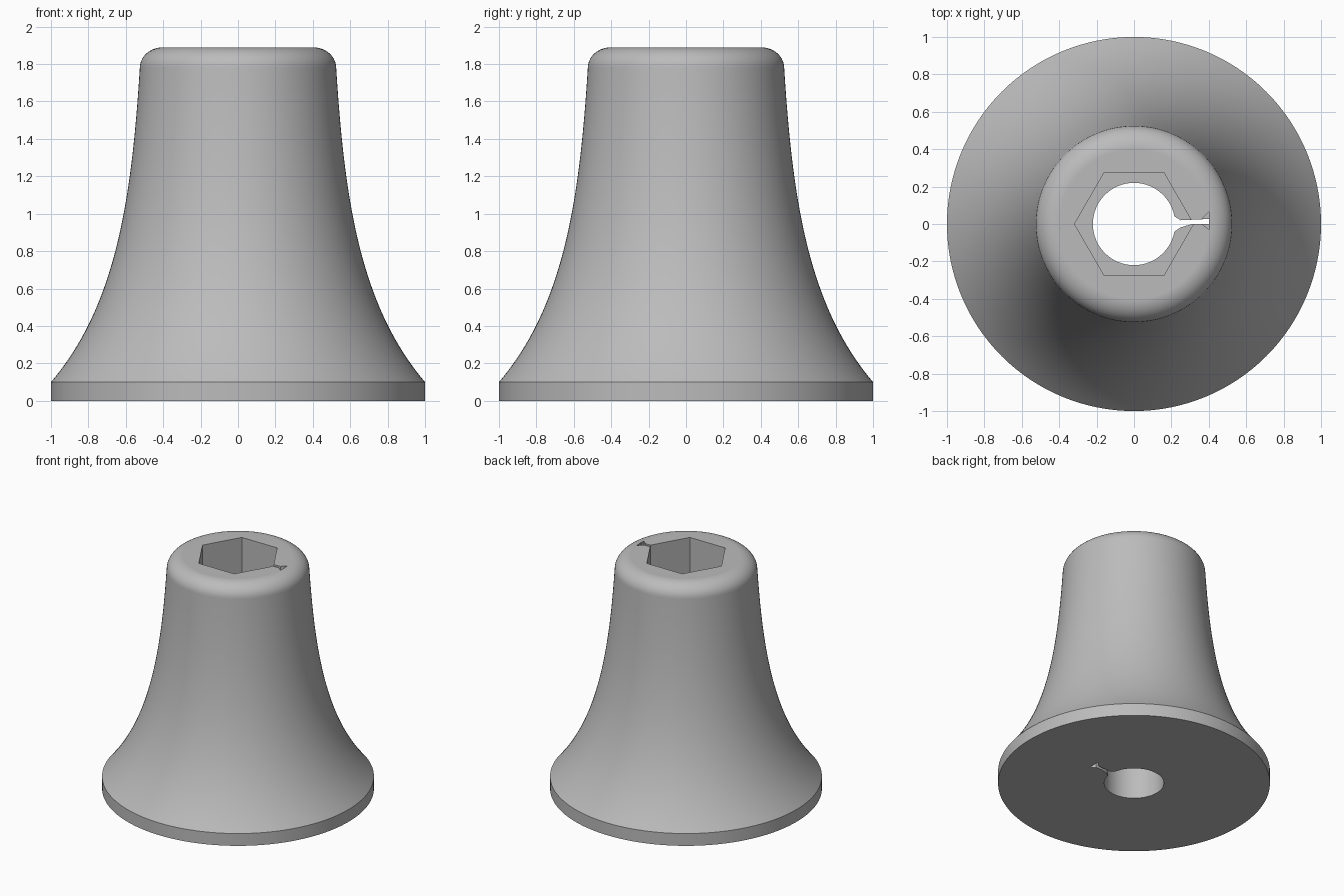
import bpy, bmesh, math
from mathutils import Vector
from mathutils.geometry import interpolate_bezier

cube = bpy.data.objects.get("Cube")
if cube:
    bpy.data.objects.remove(cube, do_unlink=True)

HEIGHT = 1.89
STEPS = 128

grey = bpy.data.materials.new("light_grey")
grey.use_nodes = True
grey.diffuse_color = (0.5, 0.5, 0.5, 1)
grey.node_tree.nodes["Principled BSDF"].inputs["Base Color"].default_value = (0.5, 0.5, 0.5, 1)


def add_object(name, bm):
    bmesh.ops.recalc_face_normals(bm, faces=bm.faces)
    mesh = bpy.data.meshes.new(name)
    bm.to_mesh(mesh)
    bm.free()
    mesh.materials.append(grey)
    obj = bpy.data.objects.new(name, mesh)
    bpy.context.collection.objects.link(obj)
    return obj


def prism(name, outline, bottom, top):
    bm = bmesh.new()
    base = bm.faces.new([bm.verts.new((x, y, bottom)) for x, y in outline])
    ext = bmesh.ops.extrude_face_region(bm, geom=[base])
    verts = [v for v in ext["geom"] if isinstance(v, bmesh.types.BMVert)]
    bmesh.ops.translate(bm, verts=verts, vec=(0, 0, top - bottom))
    return add_object(name, bm)


def polygon(radius, sides):
    return [(radius * math.cos(math.tau * i / sides), radius * math.sin(math.tau * i / sides))
            for i in range(sides)]


# Bell body: flat rim, flared side, rounded shoulder
flare = interpolate_bezier(Vector((1, 0.1, 0)), Vector((0.66, 0.5, 0)),
                           Vector((0.57, 1.05, 0)), Vector((0.525, 1.78, 0)), 40)
profile = [(1, 0)] + [(p.x, p.y) for p in flare]
for i in range(1, 11):
    a = math.pi / 2 * i / 10
    profile.append((0.4 + 0.125 * math.cos(a), 1.78 + (HEIGHT - 1.78) * math.sin(a)))

bm = bmesh.new()
rings = [[bm.verts.new((x, y, z)) for x, y in polygon(r, STEPS)] for r, z in profile]
for low, high in zip(rings, rings[1:]):
    for i in range(STEPS):
        j = (i + 1) % STEPS
        bm.faces.new((low[i], low[j], high[j], high[i]))
bm.faces.new(rings[0][::-1])
bm.faces.new(rings[-1])
body = add_object("bell_body", bm)

# Round bore, hexagonal socket, and narrow side slot with flared ends
slot = [(0.15, -0.06), (0.21, -0.045), (0.25, -0.018), (0.31, 0), (0.402, 0),
        (0.402, 0.027), (0.25, 0.02), (0.21, 0.045), (0.15, 0.06)]
notch = [(0.35, 0.012), (0.4, -0.03), (0.4, 0.065)]
cutters = [
    prism("bore_cutter", polygon(0.22, 64), -0.1, 2),
    prism("hex_socket_cutter", polygon(0.318, 6), 0.95, 2),
    prism("slot_cutter", slot, -0.1, 2),
    prism("top_notch_cutter", notch, HEIGHT - 0.3, 2),
    prism("bottom_notch_cutter", notch, -0.1, 0.3),
]

bpy.ops.object.select_all(action="DESELECT")
bpy.context.view_layer.objects.active = body
body.select_set(True)
for cutter in cutters:
    cutter.hide_render = True
    mod = body.modifiers.new(cutter.name, "BOOLEAN")
    mod.operation = "DIFFERENCE"
    mod.solver = "EXACT"
    mod.object = cutter
    bpy.ops.object.modifier_apply(modifier=mod.name)
    bpy.data.objects.remove(cutter, do_unlink=True)

# Smooth curved walls, keeping rims and the socket crisp
bpy.ops.object.shade_smooth_by_angle(angle=math.radians(30))
normals = body.modifiers.new("weighted_normals", "WEIGHTED_NORMAL")
normals.keep_sharp = True
